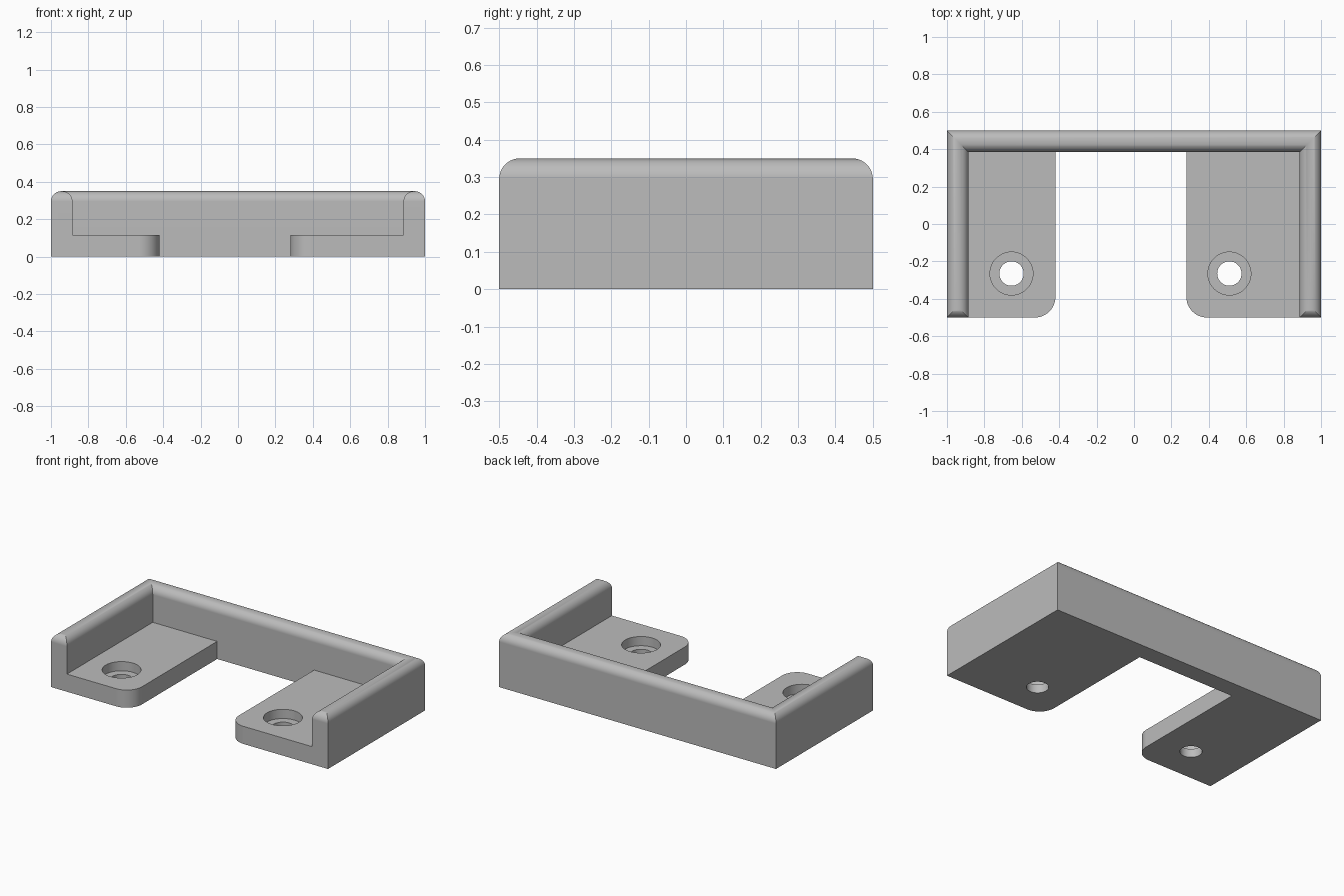
import bpy, bmesh, math

cube = bpy.data.objects.get("Cube")
if cube:
    bpy.data.objects.remove(cube, do_unlink=True)

WALL, HEIGHT, FLOOR = 0.115, 0.35, 0.115
ROUND, CORNER = 0.055, 0.11
HOLE_Y = -0.265

grey = bpy.data.materials.new("plain grey")
grey.use_nodes = True
colour = (0.5, 0.5, 0.5, 1)
grey.diffuse_color = colour
grey.node_tree.nodes["Principled BSDF"].inputs["Base Color"].default_value = colour


def prism(name, outline, height, pick, radius, segments):
    """Extrude an outline upwards and round the edges chosen by pick."""
    bm = bmesh.new()
    base = bm.faces.new([bm.verts.new((x, y, 0)) for x, y in outline])
    top = bmesh.ops.extrude_face_region(bm, geom=[base], use_keep_orig=True)
    for v in top["geom"]:
        if isinstance(v, bmesh.types.BMVert):
            v.co.z = height
    bmesh.ops.recalc_face_normals(bm, faces=bm.faces)
    edges = [e for e in bm.edges if pick(e.verts[0].co, e.verts[1].co)]
    bmesh.ops.bevel(bm, geom=edges, offset=radius, segments=segments,
                    profile=0.5, affect='EDGES')
    mesh = bpy.data.meshes.new(name)
    bm.to_mesh(mesh)
    bm.free()
    mesh.materials.append(grey)
    obj = bpy.data.objects.new(name, mesh)
    bpy.context.collection.objects.link(obj)
    return obj


def cylinder(name, x, radius, bottom, top):
    bpy.ops.mesh.primitive_cylinder_add(
        vertices=48, radius=radius, depth=top - bottom,
        location=(x, HOLE_Y, (top + bottom) / 2))
    obj = bpy.context.object
    obj.name = name
    obj.data.materials.append(grey)
    obj.hide_render = True
    return obj


def combine(target, tool, operation):
    mod = target.modifiers.new(tool.name, 'BOOLEAN')
    mod.operation, mod.solver, mod.object = operation, 'EXACT', tool
    bpy.ops.object.select_all(action='DESELECT')
    bpy.context.view_layer.objects.active = target
    target.select_set(True)
    bpy.ops.object.modifier_apply(modifier=mod.name)
    bpy.data.objects.remove(tool, do_unlink=True)


# Three-sided wall with a rounded rim
inner = 1 - WALL
back = 0.5 - WALL
bracket = prism(
    "bracket",
    [(-1, -0.5), (-inner, -0.5), (-inner, back), (inner, back),
     (inner, -0.5), (1, -0.5), (1, 0.5), (-1, 0.5)],
    HEIGHT, lambda a, b: min(a.z, b.z) > HEIGHT - 0.01, ROUND, 10)

# Mounting tabs, each with one rounded front corner and a counterbored hole
for side, edge, hole_x in ((-1, -0.42, -0.655), (1, 0.28, 0.51)):
    outer = side * (1 - WALL / 2)
    rear = 0.5 - WALL / 2
    tab = prism(
        "mounting_tab",
        [(outer, -0.5), (edge, -0.5), (edge, rear), (outer, rear)], FLOOR,
        lambda a, b: all(abs(p.x - edge) + abs(p.y + 0.5) < 0.01 for p in (a, b)),
        CORNER, 12)
    combine(bracket, tab, 'UNION')
    combine(bracket, cylinder("screw_hole", hole_x, 0.065, -0.1, 0.2), 'DIFFERENCE')
    combine(bracket, cylinder("counterbore", hole_x, 0.115, 0.055, 0.2), 'DIFFERENCE')

# Merge leftover flat seams, then smooth only the rounded surfaces
bm = bmesh.new()
bm.from_mesh(bracket.data)
bmesh.ops.remove_doubles(bm, verts=bm.verts, dist=0.0001)
bmesh.ops.dissolve_limit(bm, angle_limit=math.radians(0.5),
                         verts=bm.verts, edges=bm.edges)
bm.to_mesh(bracket.data)
bm.free()
bpy.ops.object.select_all(action='DESELECT')
bpy.context.view_layer.objects.active = bracket
bracket.select_set(True)
bpy.ops.object.shade_smooth_by_angle(angle=math.radians(30))
weighted = bracket.modifiers.new("even shading", 'WEIGHTED_NORMAL')
weighted.keep_sharp = True
